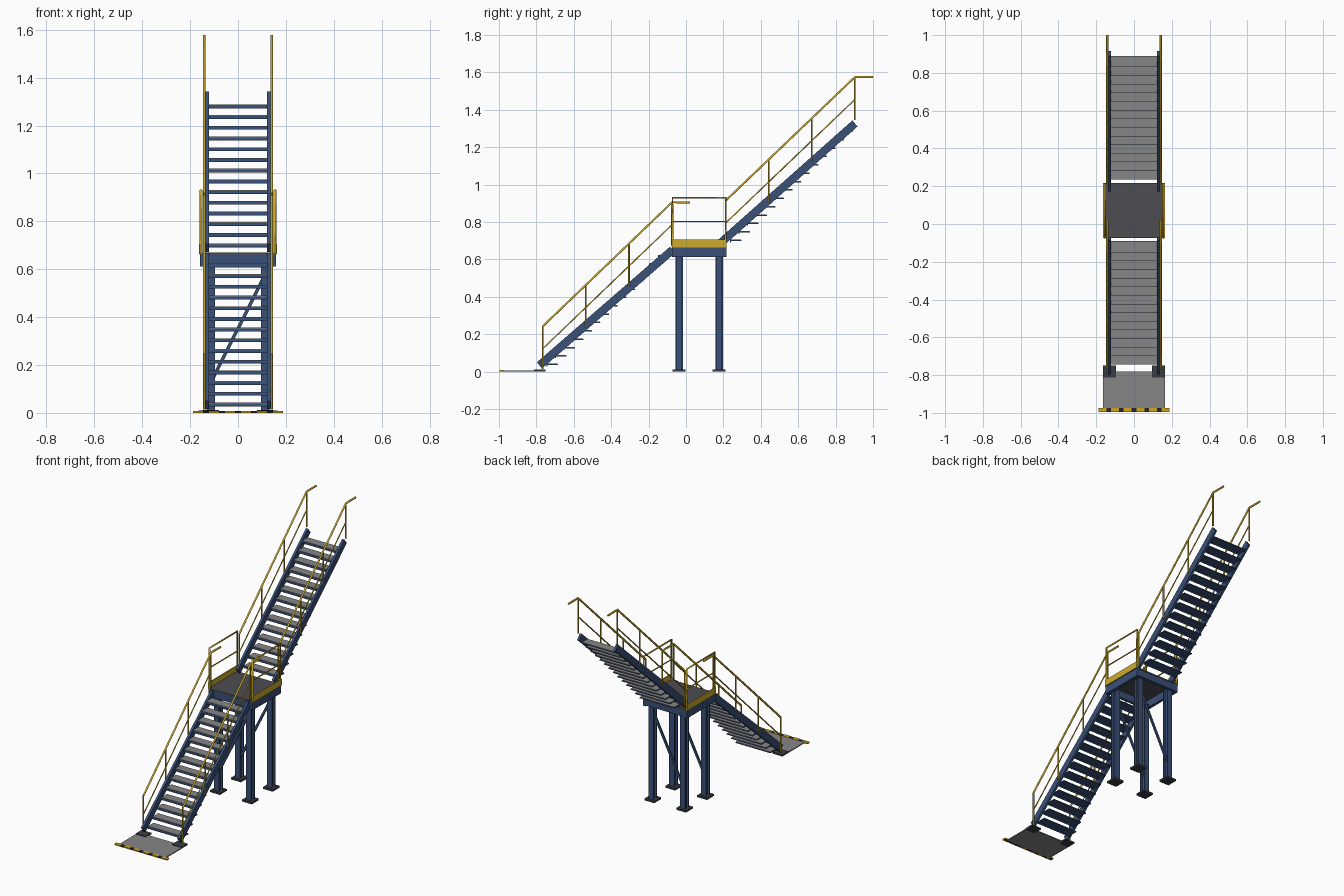
import bpy, bmesh, math
from mathutils import Vector

if "Cube" in bpy.data.objects:
    bpy.data.objects.remove(bpy.data.objects["Cube"])


def mat(name, r, g, b):
    m = bpy.data.materials.new(name)
    m.diffuse_color = (r, g, b, 1)
    m.use_nodes = True
    m.node_tree.nodes["Principled BSDF"].inputs["Base Color"].default_value = m.diffuse_color
    return m


BLUE = mat("steel_blue", 0.042, 0.082, 0.185)
YELLOW = mat("safety_yellow", 0.62, 0.41, 0.025)
GREY = mat("grating_grey", 0.24, 0.24, 0.24)
DECK = mat("deck_dark_grey", 0.075, 0.075, 0.085)
PLATE = mat("base_plate_dark", 0.04, 0.045, 0.055)
ORANGE = mat("stripe_orange", 0.65, 0.38, 0.015)
BLACK = mat("stripe_black", 0.02, 0.02, 0.02)


def finish(bm, name, material):
    bmesh.ops.recalc_face_normals(bm, faces=bm.faces)
    me = bpy.data.meshes.new(name)
    bm.to_mesh(me)
    bm.free()
    me.materials.append(material)
    ob = bpy.data.objects.new(name, me)
    bpy.context.collection.objects.link(ob)
    return ob


def add_box(bm, x, y, z):
    vs = [bm.verts.new((a, b, c)) for a in x for b in y for c in z]
    for f in ((0, 1, 3, 2), (4, 5, 7, 6), (0, 1, 5, 4), (2, 3, 7, 6), (0, 2, 6, 4), (1, 3, 7, 5)):
        bm.faces.new([vs[i] for i in f])


def boxes(name, items, material):
    bm = bmesh.new()
    for it in items:
        add_box(bm, *it)
    return finish(bm, name, material)


def prism(name, yz, x0, x1, material):
    # side profile in y-z extruded along x
    bm = bmesh.new()
    face = bm.faces.new([bm.verts.new((x0, y, z)) for y, z in yz])
    r = bmesh.ops.extrude_face_region(bm, geom=[face])
    bmesh.ops.translate(bm, vec=(x1 - x0, 0, 0),
                        verts=[v for v in r["geom"] if isinstance(v, bmesh.types.BMVert)])
    return finish(bm, name, material)


def tube(name, pts, r, material=YELLOW):
    cu = bpy.data.curves.new(name, "CURVE")
    cu.dimensions = "3D"
    cu.bevel_depth = r
    cu.bevel_resolution = 1
    cu.use_fill_caps = True
    sp = cu.splines.new("POLY")
    sp.points.add(len(pts) - 1)
    for p, c in zip(sp.points, pts):
        p.co = (*c, 1)
    cu.materials.append(material)
    ob = bpy.data.objects.new(name, cu)
    bpy.context.collection.objects.link(ob)
    return ob


RUN, RISE = 0.0457, 0.0447
SIDES = (("left", -1), ("right", 1))


def flight(name, y0, z0, stringer, rail, tail):
    # treads: blue folded pan with a grey grating top
    pans, tops = [], []
    for i in range(14):
        y, z = y0 + i * RUN, z0 + i * RISE
        pans += [((-0.125, 0.125), (y, y + 0.06), (z - 0.003, z + 0.002)),
                 ((-0.125, 0.125), (y, y + 0.005), (z - 0.011, z - 0.003))]
        tops.append(((-0.123, 0.123), (y + 0.001, y + 0.058), (z + 0.002, z + 0.005)))
    boxes(name + "_tread_pans", pans, BLUE)
    boxes(name + "_tread_gratings", tops, GREY)
    for side, s in SIDES:
        prism(f"{name}_stringer_{side}", stringer, s * 0.122, s * 0.137, BLUE)
        x = s * 0.141
        (ya, za), (yb, zb) = rail
        path = [(x, ya, za), (x, yb, zb), (x, tail, zb)]
        tube(f"{name}_handrail_{side}", path, 0.0062)
        tube(f"{name}_mid_rail_{side}", [(x, ya, za - 0.12), (x, yb, zb - 0.12)], 0.004)
        for i in range(4):
            t = i / 3
            y, z = ya + (yb - ya) * t, za + (zb - za) * t
            tube(f"{name}_post_{side}_{i}", [(x, y, z - 0.228), (x, y, z)], 0.005)


# two stair flights
flight("lower_flight", -0.745, 0.038,
       [(-0.797, 0.05), (-0.77, 0.016), (-0.058, 0.634), (-0.085, 0.668)],
       ((-0.765, 0.243), (-0.075, 0.905)), 0.022)
flight("upper_flight", 0.236, 0.702,
       [(0.172, 0.705), (0.2, 0.672), (0.917, 1.31), (0.89, 1.343)],
       ((0.212, 0.914), (0.902, 1.574)), 1.0)

# landing platform
Y0, Y1 = -0.075, 0.216
boxes("platform_deck", [((-0.16, 0.16), (Y0, Y1), (0.662, 0.67))], DECK)
frame = [((-0.14, 0.14), (Y0 + 0.002, Y0 + 0.02), (0.617, 0.662)),
         ((-0.14, 0.14), (Y1 - 0.02, Y1 - 0.002), (0.617, 0.662))]
for s in (-1, 1):
    frame += [((s * 0.14, s * 0.158), (Y0, Y1), (0.612, 0.662))]
boxes("platform_frame", frame, BLUE)
for side, s in SIDES:
    boxes("toe_board_" + side, [((s * 0.157, s * 0.163), (Y0, Y1), (0.664, 0.706))], YELLOW)
    x, a, b = s * 0.154, Y0 + 0.003, Y1 - 0.004
    tube("platform_guard_rail_" + side,
         [(x, a, 0.665), (x, a, 0.93), (x, b, 0.93), (x, b, 0.665)], 0.006)
    tube("platform_mid_rail_" + side, [(x, a, 0.802), (x, b, 0.802)], 0.004)

# H-section legs on base plates
for place, yc in (("front", -0.037), ("back", 0.177)):
    for side, s in SIDES:
        xc = s * 0.114
        boxes(f"{place}_leg_{side}", [
            ((xc - 0.018, xc + 0.018), (yc - 0.02, yc - 0.014), (0.01, 0.62)),
            ((xc - 0.018, xc + 0.018), (yc + 0.014, yc + 0.02), (0.01, 0.62)),
            ((xc - 0.004, xc + 0.004), (yc - 0.014, yc + 0.014), (0.01, 0.62))], BLUE)
        boxes(f"{place}_leg_base_{side}",
              [((xc - 0.035, xc + 0.035), (yc - 0.035, yc + 0.035), (0, 0.012))], PLATE)
    # diagonal brace between the pair of legs
    p, q = Vector((-0.112, 0, 0.13)), Vector((0.112, 0, 0.575))
    n = Vector((q.z - p.z, 0, p.x - q.x)).normalized() * 0.007
    bm = bmesh.new()
    loop = [p + n, q + n, q - n, p - n]
    f = bm.faces.new([bm.verts.new((v.x, yc - 0.005, v.z)) for v in loop])
    r = bmesh.ops.extrude_face_region(bm, geom=[f])
    bmesh.ops.translate(bm, vec=(0, 0.01, 0),
                        verts=[v for v in r["geom"] if isinstance(v, bmesh.types.BMVert)])
    finish(bm, place + "_brace", BLUE)

# stair foot plates and ground landing
for side, s in SIDES:
    boxes("stair_foot_plate_" + side, [((s * 0.095, s * 0.165), (-0.812, -0.75), (0, 0.01))], PLATE)
boxes("ground_landing_plate", [((-0.165, 0.165), (-0.98, -0.78), (0, 0.006))], GREY)

# hazard strip: dark base with orange blocks
boxes("hazard_strip_base", [((-0.187, 0.187), (-0.995, -0.974), (0, 0.007))], BLACK)
boxes("hazard_strip_blocks",
      [((-0.188 + i * 0.0668, -0.146 + i * 0.0668), (-0.996, -0.973), (0, 0.008)) for i in range(6)], ORANGE)
